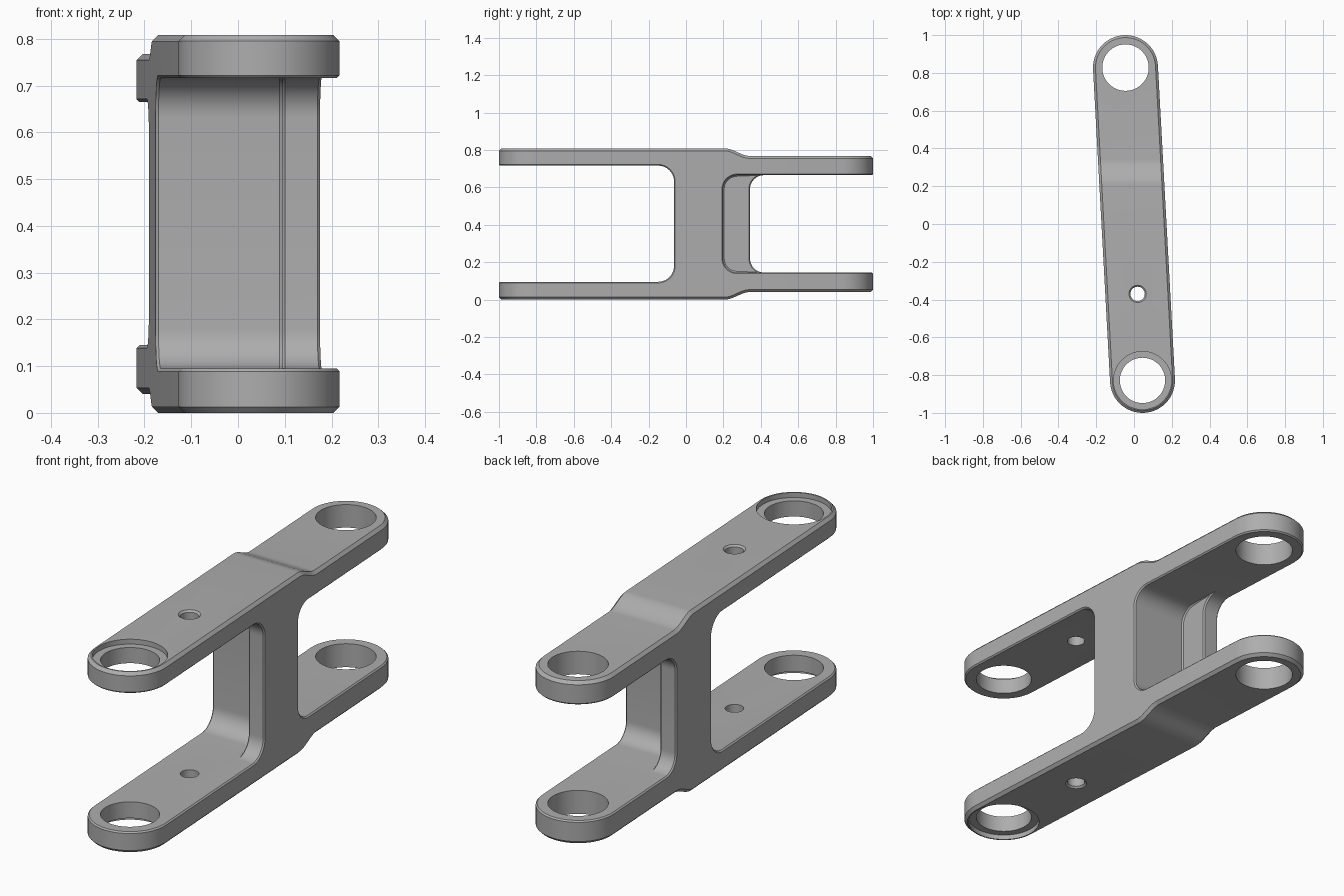
import bpy, bmesh, math
from mathutils import Vector

cube = bpy.data.objects.get("Cube")
if cube:
    bpy.data.objects.remove(cube, do_unlink=True)

FRONT, BACK, R = Vector((0.045, -0.828)), Vector((-0.045, 0.828)), 0.172
HEIGHT, STEP = 0.808, 0.04
MID = HEIGHT / 2

metal = bpy.data.materials.new("grey_metal")
metal.use_nodes = True
grey = (0.42, 0.42, 0.42, 1)
metal.diffuse_color = grey
metal.node_tree.nodes["Principled BSDF"].inputs["Base Color"].default_value = grey


def prism(name, outline, axis, lo, hi):
    """Extrude a 2D outline along x (outline is y, z) or z (outline is x, y)."""
    place = (lambda p, t: (t, p[0], p[1])) if axis == "x" else (lambda p, t: (p[0], p[1], t))
    bm = bmesh.new()
    rings = [[bm.verts.new(place(p, t)) for p in outline] for t in (lo, hi)]
    n = len(outline)
    bm.faces.new(rings[0])
    bm.faces.new(rings[1])
    for i in range(n):
        j = (i + 1) % n
        bm.faces.new((rings[0][i], rings[0][j], rings[1][j], rings[1][i]))
    return finish(name, bm)


def spindle(name, centre, profile, sides=64):
    """Turned solid from (radius, z) pairs."""
    bm = bmesh.new()
    rings = [[bm.verts.new((centre[0] + r * math.cos(math.tau * i / sides),
                            centre[1] + r * math.sin(math.tau * i / sides), z))
              for i in range(sides)] for r, z in profile]
    for a, b in zip(rings, rings[1:]):
        for i in range(sides):
            j = (i + 1) % sides
            bm.faces.new((a[i], a[j], b[j], b[i]))
    bm.faces.new(rings[0])
    bm.faces.new(rings[-1])
    return finish(name, bm)


def finish(name, bm):
    bmesh.ops.recalc_face_normals(bm, faces=bm.faces)
    mesh = bpy.data.meshes.new(name)
    bm.to_mesh(mesh)
    bm.free()
    mesh.materials.append(metal)
    ob = bpy.data.objects.new(name, mesh)
    bpy.context.collection.objects.link(ob)
    return ob


def apply(ob, mod):
    bpy.context.view_layer.objects.active = ob
    bpy.ops.object.modifier_apply(modifier=mod.name)


def combine(ob, tool, operation="DIFFERENCE"):
    tool.hide_render = True
    mod = ob.modifiers.new("cut", "BOOLEAN")
    mod.operation, mod.solver, mod.object = operation, "EXACT", tool
    apply(ob, mod)
    bpy.data.objects.remove(tool, do_unlink=True)


def chamfer(ob, width, angle):
    bm = bmesh.new()
    bm.from_mesh(ob.data)
    bmesh.ops.remove_doubles(bm, verts=bm.verts, dist=0.0003)
    bmesh.ops.dissolve_limit(bm, angle_limit=math.radians(0.3), verts=bm.verts, edges=bm.edges)
    bm.to_mesh(ob.data)
    bm.free()
    mod = ob.modifiers.new("chamfer", "BEVEL")
    mod.width, mod.segments = width, 1
    mod.limit_method, mod.angle_limit = "ANGLE", math.radians(angle)
    mod.use_clamp_overlap = False
    apply(ob, mod)


def pocket(y_end, y_open, z0, z1, r, n=10):
    """Side outline of an opening with two rounded corners at y_end."""
    s = 1 if y_open > y_end else -1
    pts = [(y_open, z0)]
    for zc, a0 in ((z0 + r, -90), (z1 - r, 0)):
        for i in range(n + 1):
            a = math.radians(a0 + 90 * i / n)
            pts.append((y_end + s * (r - r * math.cos(a)), zc + r * math.sin(a)))
    return pts + [(y_open, z1)]


# Body: round-ended plan shape trimmed by the stepped side profile
along = (BACK - FRONT).normalized()
heading = math.atan2(along.y, along.x)
plan = []
for centre, start in ((BACK, heading - math.pi / 2), (FRONT, heading + math.pi / 2)):
    for i in range(33):
        a = start + math.pi * i / 32
        plan.append((centre.x + R * math.cos(a), centre.y + R * math.sin(a)))
body = prism("link_body", plan, "z", -0.2, 1.0)

upper = [(-1.3, HEIGHT)]
for i in range(13):
    t = i / 12
    upper.append((0.21 + 0.13 * t, HEIGHT - STEP * t * t * (3 - 2 * t)))
upper.append((1.3, HEIGHT - STEP))
lower = [(y, HEIGHT - z) for y, z in reversed(upper)]
combine(body, prism("side_profile", upper + lower, "x", -0.6, 0.6), "INTERSECT")
chamfer(body, 0.013, 40)

# Fork openings: each has a shallow part and a deeper part, leaving a Z-shaped web
openings = (
    (0.07, -1.4, 0.095, 0.716, 0.085, -0.6, 0.095),
    (-0.064, -1.4, 0.095, 0.716, 0.085, -0.6, 0.6),
    (0.198, 1.4, 0.145, 0.665, 0.075, -0.11, 0.6),
    (0.342, 1.4, 0.145, 0.665, 0.075, -0.6, 0.6),
)
for y_end, y_open, z0, z1, r, x0, x1 in openings:
    combine(body, prism("opening", pocket(y_end, y_open, z0, z1, r), "x", x0, x1))
chamfer(body, 0.006, 65)

# Bores: plain at the back, counterbored on the outer faces at the front
combine(body, spindle("back_bore", BACK, [(0.123, -0.2), (0.123, 1.0)]))
seat = 0.022
half = [(0.12, seat), (0.153, seat), (0.153, -0.2)]
bore = [(r, z) for r, z in reversed(half)] + [(r, HEIGHT - z) for r, z in half]
combine(body, spindle("front_bore", FRONT, bore))

# Small pin holes with a countersunk rim
rim = [(0.046, -0.2), (0.046, 0.0), (0.038, 0.008)]
pin = rim + [(r, HEIGHT - z) for r, z in reversed(rim)]
combine(body, spindle("pin_hole", (0.019, -0.37), pin, 32))

# Shading
bpy.ops.object.select_all(action="DESELECT")
body.select_set(True)
bpy.context.view_layer.objects.active = body
bpy.ops.object.shade_smooth_by_angle(angle=math.radians(28))
